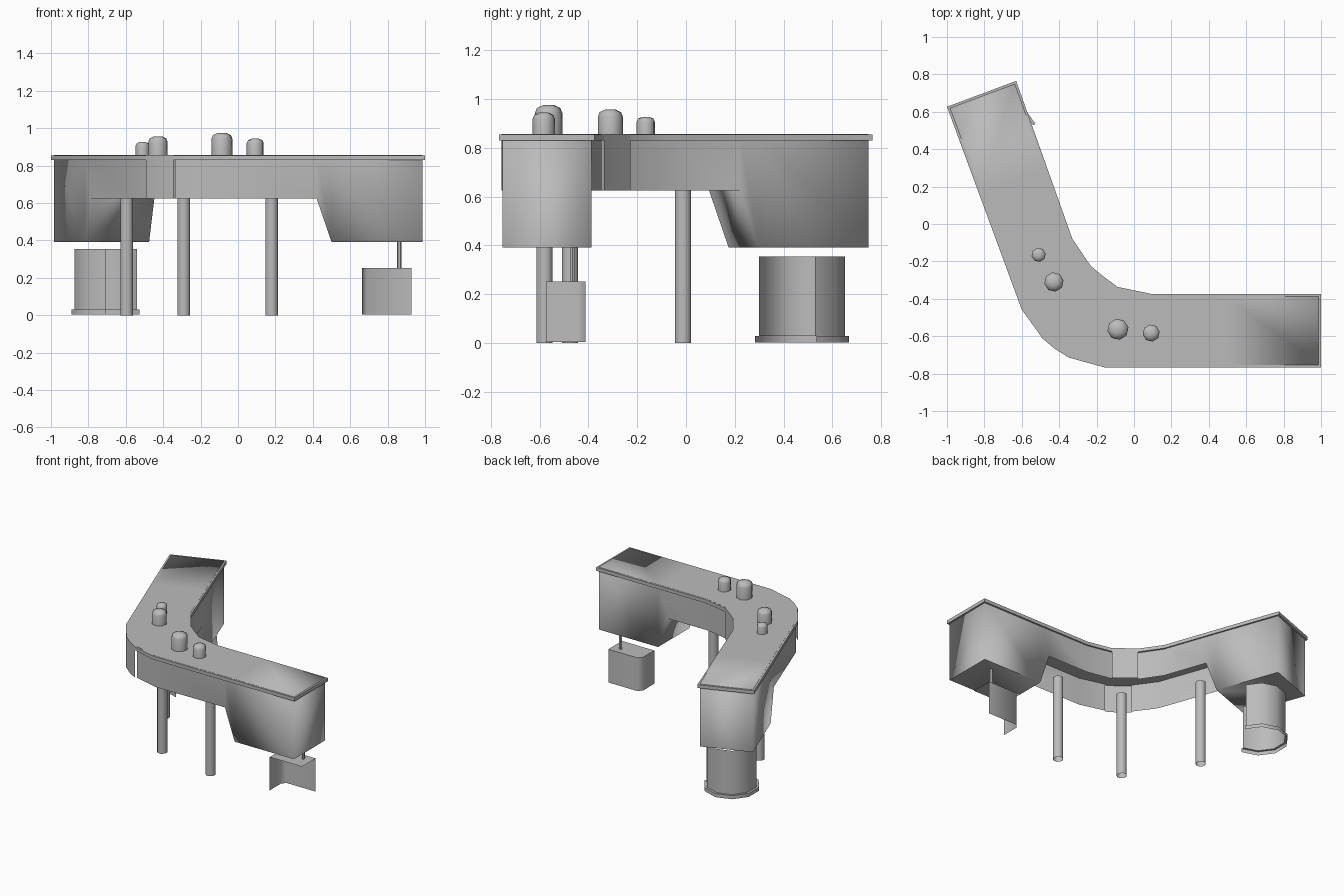
import bpy, bmesh, math
from mathutils import Vector

cube = bpy.data.objects.get("Cube")
if cube:
    bpy.data.objects.remove(cube, do_unlink=True)

grey = bpy.data.materials.new("plain grey")
grey.use_nodes = True
grey.diffuse_color = (0.5, 0.5, 0.5, 1)
grey.node_tree.nodes["Principled BSDF"].inputs["Base Color"].default_value = (0.5, 0.5, 0.5, 1)


def finish(name, bm, angle, closed=True):
    """Turn a bmesh into a shaded, coloured object."""
    if closed:
        bmesh.ops.recalc_face_normals(bm, faces=bm.faces)
    mesh = bpy.data.meshes.new(name)
    bm.to_mesh(mesh)
    bm.free()
    mesh.materials.append(grey)
    obj = bpy.data.objects.new(name, mesh)
    bpy.context.collection.objects.link(obj)
    bpy.ops.object.select_all(action='DESELECT')
    obj.select_set(True)
    bpy.context.view_layer.objects.active = obj
    bpy.ops.object.shade_smooth_by_angle(angle=math.radians(angle))


def loft(name, stations, top, inset, caps, angle):
    """Bent beam of (outer xy, inner xy, bottom z) stations, open below at HIGH."""
    bm = bmesh.new()
    rings = []
    for i, (outer, inner, low) in enumerate(stations):
        a, b = Vector(outer), Vector(inner)
        step = (b - a).normalized() * inset
        a, b = a + step, b - step
        along = Vector((step.y, -step.x))
        if i == 0 and caps[0]:
            a, b = a + along, b + along
        if i == len(stations) - 1 and caps[1]:
            a, b = a - along, b - along
        rings.append([bm.verts.new((p.x, p.y, z))
                      for p, z in ((a, low), (b, low), (b, top), (a, top))])
    for i, (r, s) in enumerate(zip(rings, rings[1:])):
        is_open = stations[i][2] == HIGH and stations[i + 1][2] == HIGH
        is_deep = stations[i][2] == DEEP and stations[i + 1][2] == DEEP
        for k in range(1 if is_open else 0, 4):
            bm.faces.new((r[k], r[(k + 1) % 4], s[(k + 1) % 4], s[k]))
        # Crisp long edges along the top and the deep underside
        for k in range(0 if is_deep else 2, 4):
            bm.edges.get((r[k], s[k])).smooth = False
    for ring, cap in zip((rings[0], rings[-1]), caps):
        if cap:
            bm.faces.new(ring)
            bm.edges.get((ring[0], ring[1])).smooth = False
    finish(name, bm, angle)


def turned(name, x, y, profile, sides=8, start=0.0, sweep=360.0):
    """Spin a (radius, z) profile round a vertical axis; open below, partly or fully."""
    bm = bmesh.new()
    full = sweep == 360
    count = sides if full else sides + 1
    cols = []
    for i in range(count):
        t = math.radians(start + sweep * i / sides)
        cols.append([bm.verts.new((x + r * math.cos(t), y + r * math.sin(t), z))
                     for r, z in profile])
    for i in range(sides):
        c, d = cols[i], cols[(i + 1) % count]
        for k in range(len(profile) - 1):
            bm.faces.new((c[k], d[k], d[k + 1], c[k + 1]))
    if full:
        bm.faces.new([c[-1] for c in cols])
    finish(name, bm, 55, full)


# Plan of the bent counter: end, lower cut, bend, cut, end
DEEP, HIGH, RIM, TOP = 0.392, 0.625, 0.83, 0.855
FRONT, BACK = -0.766, -0.374
end_a = ((-1.0, 0.627), (-0.63, 0.765))
cut_a = [((-0.83, 0.17), (-0.463, 0.303)), ((-0.80, 0.09), (-0.435, 0.225))]
bend = [((-0.60, -0.458), (-0.33, -0.078)),
        ((-0.49, -0.61), (-0.228, -0.229)),
        ((-0.425, -0.665), (-0.163, -0.282)),
        ((-0.345, -0.715), (-0.09, -0.336)),
        ((-0.16, FRONT), (0.094, BACK))]
cut_b = [((0.42, FRONT), (0.42, BACK)), ((0.50, FRONT), (0.50, BACK))]
end_b = ((1.0, FRONT), (1.0, BACK))

# Two softly shaded arms with deep ends, open below near the corner
arm_a = [(*end_a, DEEP), (*cut_a[0], DEEP), (*cut_a[1], HIGH)]
arm_a += [(*s, HIGH) for s in bend[:2]]
arm_b = [(*s, HIGH) for s in bend[3:]]
arm_b += [(*cut_b[0], HIGH), (*cut_b[1], DEEP), (*end_b, DEEP)]
loft("right_arm", arm_a, TOP + 0.001, 0.013, (True, False), 180)
loft("left_arm", arm_b, TOP + 0.001, 0.013, (False, True), 180)

# Corner block between the arms, flush with the rim
loft("corner_block", [(*s, HIGH) for s in bend[1:4]], TOP + 0.002, -0.001, (False, False), 35)

# Rim slab around the top
loft("rim_slab", [(*s, RIM) for s in [end_a, *bend, end_b]], TOP, 0, (True, True), 35)

# Legs
for i, (x, y) in enumerate([(-0.595, -0.012), (-0.29, -0.475), (0.18, -0.58)]):
    turned(f"leg_{i + 1}", x, y, [(0.036, 0), (0.036, HIGH + 0.005)], 8, 22.5)

# Domed knobs on the counter
knobs = [(-0.51, -0.165, 0.038, 0.927), (-0.428, -0.31, 0.052, 0.957),
         (-0.086, -0.563, 0.057, 0.975), (0.092, -0.583, 0.046, 0.945)]
for i, (x, y, r, z) in enumerate(knobs):
    turned(f"knob_{i + 1}", x, y,
           [(r, TOP - 0.01), (r, z - r * 0.55), (r * 0.85, z - r * 0.2), (r * 0.4, z)], 8, 10)

# Open drum with a wider foot, under one end
turned("open_drum", -0.708, 0.475,
       [(0.192, 0.003), (0.192, 0.03), (0.176, 0.03), (0.176, 0.355)],
       7, start=18, sweep=252)

# Half-open box with a hanger rod, under the other end
bm = bmesh.new()
path = [(0.662, -0.573), (0.662, -0.442), (0.687, -0.412), (0.927, -0.412)]
lows = [bm.verts.new((x, y, 0.005)) for x, y in path]
highs = [bm.verts.new((x, y, 0.252)) for x, y in path]
for k in range(len(path) - 1):
    bm.faces.new((lows[k + 1], lows[k], highs[k], highs[k + 1]))
bm.faces.new([bm.verts.new((0.927, -0.573, 0.252)), *reversed(highs)])
finish("half_box", bm, 55, False)
turned("hanger_rod", 0.862, -0.465, [(0.011, 0.25), (0.011, DEEP + 0.005)], 6)
